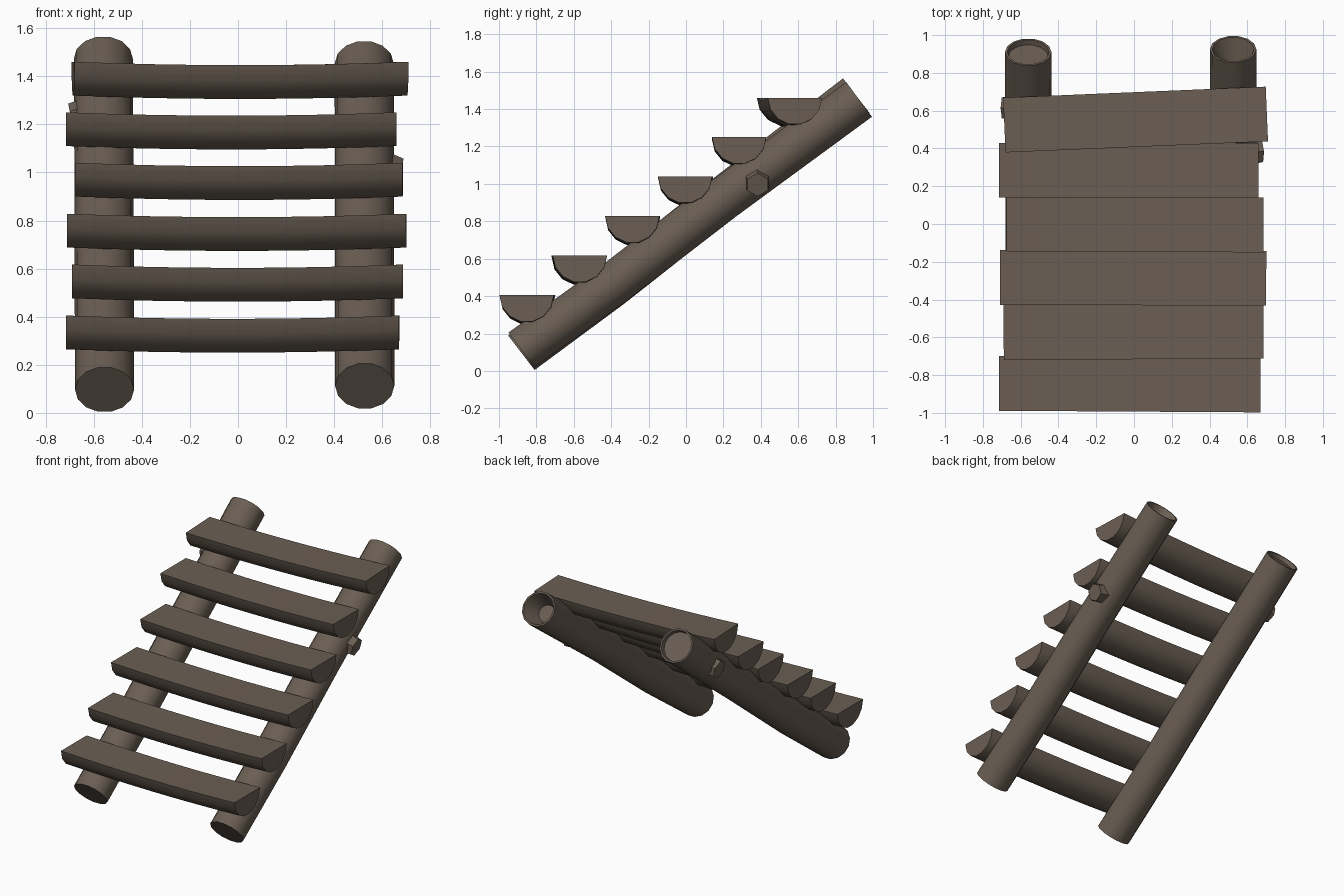
import bpy, bmesh, math
from mathutils import Vector, Matrix

if "Cube" in bpy.data.objects:
    bpy.data.objects.remove(bpy.data.objects["Cube"])

wood = bpy.data.materials.new("weathered brown wood")
wood.diffuse_color = (0.145, 0.113, 0.087, 1)
wood.use_nodes = True
wood.node_tree.nodes["Principled BSDF"].inputs["Base Color"].default_value = wood.diffuse_color


def finish(bm, name):
    bmesh.ops.recalc_face_normals(bm, faces=bm.faces)
    me = bpy.data.meshes.new(name)
    bm.to_mesh(me)
    bm.free()
    ob = bpy.data.objects.new(name, me)
    bpy.context.collection.objects.link(ob)
    me.materials.append(wood)
    bpy.ops.object.select_all(action='DESELECT')
    ob.select_set(True)
    bpy.context.view_layer.objects.active = ob
    bpy.ops.object.shade_smooth_by_angle(angle=math.radians(40))
    return ob


def loft(bm, rings):
    """Skin closed rings of points and cap both ends."""
    vs = [[bm.verts.new(p) for p in r] for r in rings]
    n = len(vs[0])
    for a, b in zip(vs, vs[1:]):
        for i in range(n):
            j = (i + 1) % n
            bm.faces.new((a[i], a[j], b[j], b[i]))
    bm.faces.new(vs[0])
    bm.faces.new(vs[-1])


def log(name, path, rx, rn, hollow_r, hollow_d, segs=14):
    """Slanted log with a hollowed upper end."""
    pts = [Vector(p) for p in path]
    axis = (pts[-1] - pts[0]).normalized()
    side = Vector((1, 0, 0))
    up = side.cross(axis).normalized()

    def ring(c, s):
        return [c + side * (rx * s * math.cos(t)) + up * (rn * s * math.sin(t))
                for t in (2 * math.pi * i / segs for i in range(segs))]
    rings = [ring(p, 1) for p in pts]
    rings.append(ring(pts[-1], 0.9))
    rings.append(ring(pts[-1] - axis * hollow_d, hollow_r))
    bm = bmesh.new()
    loft(bm, rings)
    return finish(bm, name)


# Two side logs, gently bowed
log("left_log", [(-0.555, -0.88, 0.097), (-0.556, -0.4, 0.452), (-0.557, 0.2, 0.925),
                 (-0.56, 0.91, 1.472)], 0.123, 0.119, 0.86, 0.03)
log("right_log", [(0.527, -0.88, 0.112), (0.527, -0.4, 0.457), (0.526, 0.2, 0.92),
                  (0.525, 0.925, 1.452)], 0.123, 0.119, 0.5, 0.12)


# Branch stubs on the outer sides of the logs
def knot(name, loc, direction, r):
    bm = bmesh.new()
    bmesh.ops.create_cone(bm, cap_ends=True, segments=6, radius1=r * 1.1,
                          radius2=r * 0.85, depth=0.12)
    rot = Vector(direction).to_track_quat('Z', 'Y').to_matrix().to_4x4()
    bm.transform(Matrix.Translation(loc) @ rot)
    finish(bm, name)


knot("right_knot", (0.615, 0.38, 1.01), (1, 0.05, -0.25), 0.075)
knot("left_knot", (-0.635, 0.615, 1.235), (-1, 0.0, -0.2), 0.075)

# Half-round treads: x start, x end, y centre, top z, turn
treads = [(-0.715, 0.67, -0.848, 0.405, -0.006),
          (-0.69, 0.685, -0.571, 0.617, 0.005),
          (-0.71, 0.70, -0.285, 0.828, -0.003),
          (-0.675, 0.685, -0.003, 1.04, -0.003),
          (-0.715, 0.66, 0.284, 1.25, 0.0),
          (-0.687, 0.704, 0.553, 1.46, 0.042)]
for k, (x0, x1, yc, zt, turn) in enumerate(treads):
    half = (x1 - x0) / 2
    prof = [(0.145 * math.cos(math.pi * i / 7), -0.144 * math.sin(math.pi * i / 7))
            for i in range(8)]
    rings = []
    for s in range(9):
        t = s / 4 - 1
        sag = 0.014 * (1 - t * t)
        rings.append([Vector((t * half, y, z - sag)) for y, z in prof])
    bm = bmesh.new()
    loft(bm, rings)
    bm.transform(Matrix.Translation(((x0 + x1) / 2, yc, zt)) @ Matrix.Rotation(turn, 4, 'Z'))
    finish(bm, f"tread_{k + 1}")
